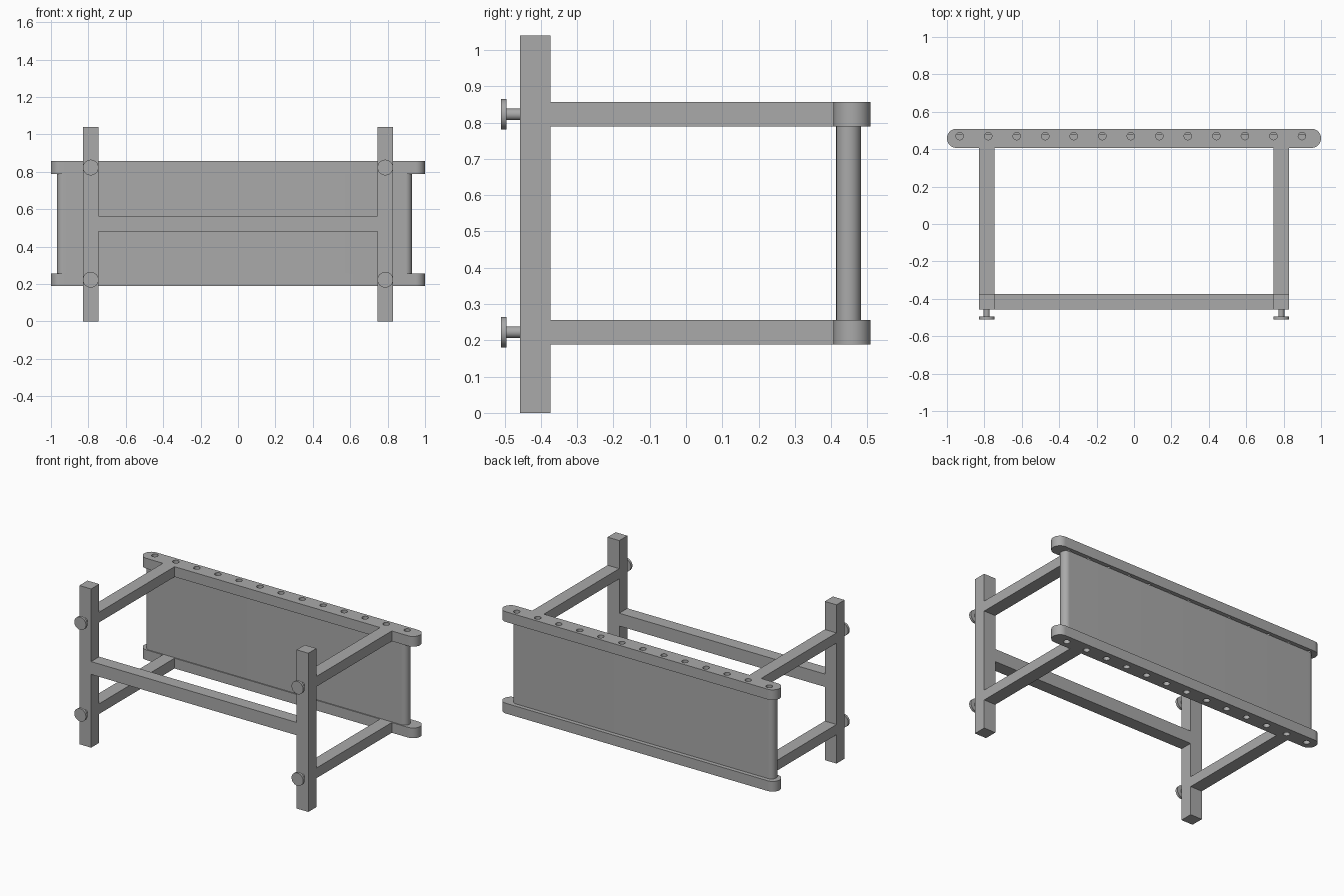
import bpy, bmesh
from math import pi, cos, sin, radians
from mathutils import Matrix, Vector

cube = bpy.data.objects.get("Cube")
if cube:
    bpy.data.objects.remove(cube, do_unlink=True)

grey = bpy.data.materials.new("plain grey")
grey.use_nodes = True
colour = (0.4, 0.4, 0.4, 1)
grey.diffuse_color = colour
grey.node_tree.nodes["Principled BSDF"].inputs["Base Color"].default_value = colour


def finish(name, bm, smooth=False):
    bmesh.ops.recalc_face_normals(bm, faces=bm.faces)
    mesh = bpy.data.meshes.new(name)
    bm.to_mesh(mesh)
    bm.free()
    mesh.materials.append(grey)
    obj = bpy.data.objects.new(name, mesh)
    bpy.context.collection.objects.link(obj)
    if smooth:
        smooth_shade(obj)
    return obj


def select(obj):
    bpy.ops.object.select_all(action="DESELECT")
    obj.select_set(True)
    bpy.context.view_layer.objects.active = obj


def smooth_shade(obj):
    select(obj)
    bpy.ops.object.shade_smooth_by_angle(angle=radians(30))


def box(name, low, high):
    low, high = Vector(low), Vector(high)
    bm = bmesh.new()
    bmesh.ops.create_cube(bm, size=1, matrix=Matrix.Translation((low + high) / 2)
                          @ Matrix.Diagonal((high - low).to_4d()))
    return finish(name, bm)


def add_cylinder(bm, centre, radius, depth, turn=0, sides=32):
    bmesh.ops.create_cone(bm, cap_ends=True, segments=sides, radius1=radius,
                          radius2=radius, depth=depth,
                          matrix=Matrix.Translation(centre) @ Matrix.Rotation(turn, 4, "X"))


def slab(name, x0, x1, y, radius, z0, z1, steps=24):
    """Upright slab with half-round ends."""
    bm = bmesh.new()
    ring = []
    for end, start in ((x1 - radius, -pi / 2), (x0 + radius, pi / 2)):
        for i in range(steps + 1):
            a = start + pi * i / steps
            ring.append(bm.verts.new((end + radius * cos(a), y + radius * sin(a), z0)))
    face = bm.faces.new(ring)
    top = bmesh.ops.extrude_face_region(bm, geom=[face])["geom"]
    bmesh.ops.translate(bm, vec=(0, 0, z1 - z0),
                        verts=[v for v in top if isinstance(v, bmesh.types.BMVert)])
    return finish(name, bm)


FRONT, POST_BACK = -0.457, -0.373
INNER, OUTER = 0.745, 0.83
MIDDLE = (INNER + OUTER) / 2
LEVELS = {"lower": (0.189, 0.256, 0.457), "upper": (0.789, 0.856, 0.47)}

# Posts and the bar that joins them
for side, s in (("left", 1), ("right", -1)):
    xs = sorted((s * INNER, s * OUTER))
    box(side + "_post", (xs[0], FRONT, 0), (xs[1], POST_BACK, 1.04))
    for level, (z0, z1, _) in LEVELS.items():
        # Arms running back to the rails
        box(f"{level}_{side}_arm", (xs[0], POST_BACK, z0), (xs[1], 0.425, z1))
        # Knobs on the front of the posts
        z = (z0 + z1) / 2
        bm = bmesh.new()
        add_cylinder(bm, (s * MIDDLE, -0.475, z), 0.016, 0.05, pi / 2)
        add_cylinder(bm, (s * MIDDLE, -0.502, z), 0.042, 0.016, pi / 2)
        finish(f"{level}_{side}_knob", bm, smooth=True)
box("cross_bar", (-INNER, FRONT, 0.48), (INNER, POST_BACK, 0.564))

# Rails with a row of drilled holes
for level, (z0, z1, hole_y) in LEVELS.items():
    rail = slab(level + "_rail", -1, 1, 0.458, 0.051, z0, z1)
    bm = bmesh.new()
    for i in range(13):
        add_cylinder(bm, (-0.932 + 0.1525 * i, hole_y, (z0 + z1) / 2), 0.02, 0.2, sides=24)
    cutter = finish("hole_cutter", bm)
    cutter.hide_render = True
    cut = rail.modifiers.new("holes", "BOOLEAN")
    cut.object = cutter
    cut.solver = "EXACT"
    select(rail)
    bpy.ops.object.modifier_apply(modifier=cut.name)
    bpy.data.objects.remove(cutter, do_unlink=True)
    smooth_shade(rail)

# Panel between the rails
panel = slab("back_panel", -0.968, 0.93, 0.448, 0.034, 0.256, 0.789)
smooth_shade(panel)
